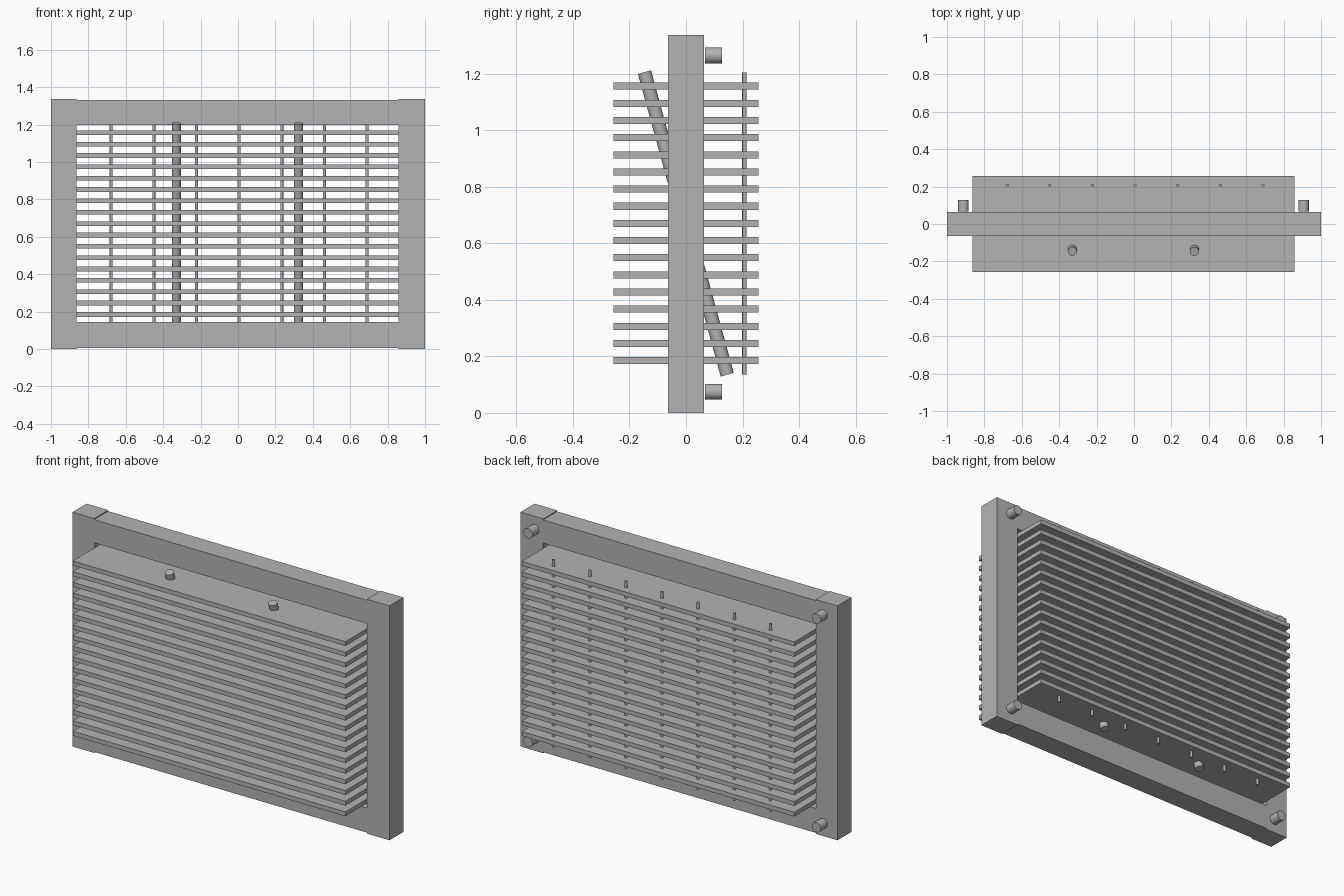
import bpy
from mathutils import Vector

cube = bpy.data.objects.get("Cube")
if cube:
    bpy.data.objects.remove(cube, do_unlink=True)

grey = bpy.data.materials.new("plain_grey")
grey.use_nodes = True
colour = (0.45, 0.45, 0.45, 1)
grey.diffuse_color = colour
grey.node_tree.nodes["Principled BSDF"].inputs["Base Color"].default_value = colour


def box(name, low, high):
    low, high = Vector(low), Vector(high)
    bpy.ops.mesh.primitive_cube_add(size=1, location=(low + high) / 2)
    ob = bpy.context.object
    ob.name = name
    ob.scale = high - low
    bpy.ops.object.transform_apply(location=False, rotation=False, scale=True)
    ob.data.materials.append(grey)


def rod(name, start, end, radius, sides):
    start, end = Vector(start), Vector(end)
    axis = end - start
    bpy.ops.mesh.primitive_cylinder_add(vertices=sides, radius=radius,
                                        depth=axis.length, location=(start + end) / 2)
    ob = bpy.context.object
    ob.name = name
    ob.rotation_euler = axis.to_track_quat('Z', 'Y').to_euler()
    ob.data.materials.append(grey)
    bpy.ops.object.shade_smooth_by_angle()


HEIGHT, DEPTH = 1.337, 0.063
LEFT, RIGHT = 0.857, -0.863   # inner edges of the stiles

# Frame: full-height stiles, slightly shorter rails between them
box("left_stile", (LEFT, -DEPTH, 0), (1, DEPTH, HEIGHT))
box("right_stile", (-1, -DEPTH, 0), (RIGHT, DEPTH, HEIGHT))
box("bottom_rail", (RIGHT, -DEPTH, 0.006), (LEFT, DEPTH, 0.145))
box("top_rail", (RIGHT, -DEPTH, 1.198), (LEFT, DEPTH, HEIGHT - 0.006))

# Horizontal slats passing through the opening
for i in range(17):
    z = 0.185 + i * 0.0607
    box("slat", (RIGHT, -0.256, z - 0.0125), (LEFT, 0.256, z + 0.0125))

# Thin upright tie rods near the back edge of the slats
for i in range(7):
    x = 0.006 + (i - 3) * 0.228
    rod("tie_rod", (x, 0.207, 0.136), (x, 0.207, 1.205), 0.008, 16)

# Two leaning support rods crossing the slats
for x in (-0.33, 0.323):
    rod("leaning_rod", (x, 0.146, 0.135), (x, -0.147, 1.206), 0.024, 24)

# Round pegs behind the frame corners
for x in (-0.912, 0.908):
    for z in (0.075, 1.265):
        rod("corner_peg", (x, 0.067, z), (x, 0.127, z), 0.028, 24)
